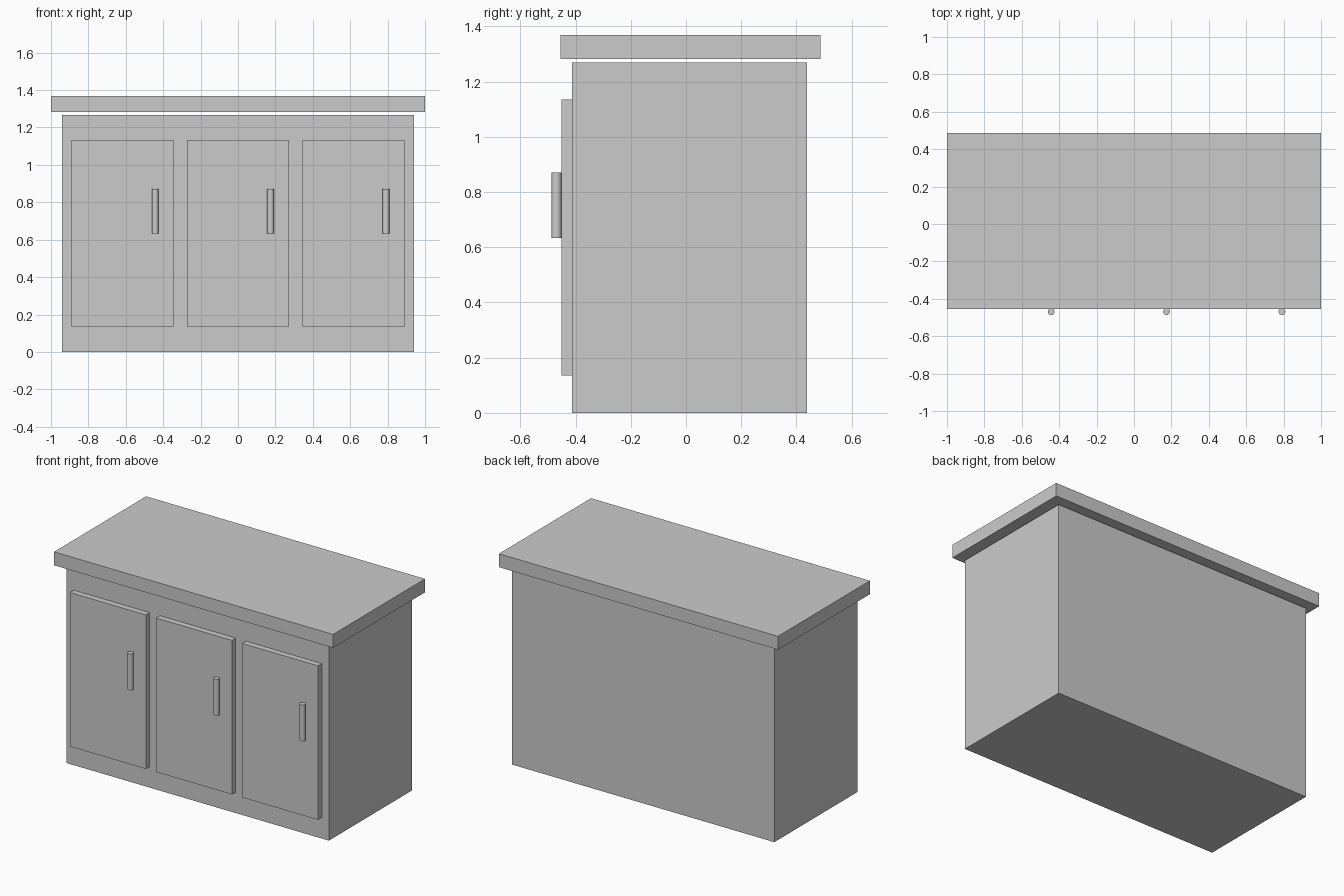
import bpy
from math import radians

if "Cube" in bpy.data.objects:
    bpy.data.objects.remove(bpy.data.objects["Cube"])


def box(name, lo, hi):
    """Axis-aligned box between two corners."""
    centre = [(a + b) / 2 for a, b in zip(lo, hi)]
    bpy.ops.mesh.primitive_cube_add(size=1, location=centre)
    ob = bpy.context.object
    ob.name = name
    ob.scale = [b - a for a, b in zip(lo, hi)]
    bpy.ops.object.transform_apply(location=False, rotation=False, scale=True)
    return ob


def handle(name, x):
    """Upright round bar resting against a door front."""
    bpy.ops.mesh.primitive_cylinder_add(
        vertices=32, radius=0.018, depth=0.236, location=(x, -0.469, 0.752))
    ob = bpy.context.object
    ob.name = name
    bpy.ops.object.shade_smooth_by_angle(angle=radians(30))
    return ob


# Cabinet body and overhanging worktop, with a thin shadow gap between
box("cabinet_body", (-0.94, -0.412, 0), (0.94, 0.438, 1.268))
box("worktop", (-1, -0.455, 1.282), (1, 0.487, 1.369))

# Three doors, each with a handle near its right edge
for side, x in (("left", -0.617), ("middle", 0), ("right", 0.617)):
    box(f"{side}_door", (x - 0.272, -0.451, 0.136), (x + 0.272, -0.412, 1.134))
    handle(f"{side}_handle", x + 0.174)
